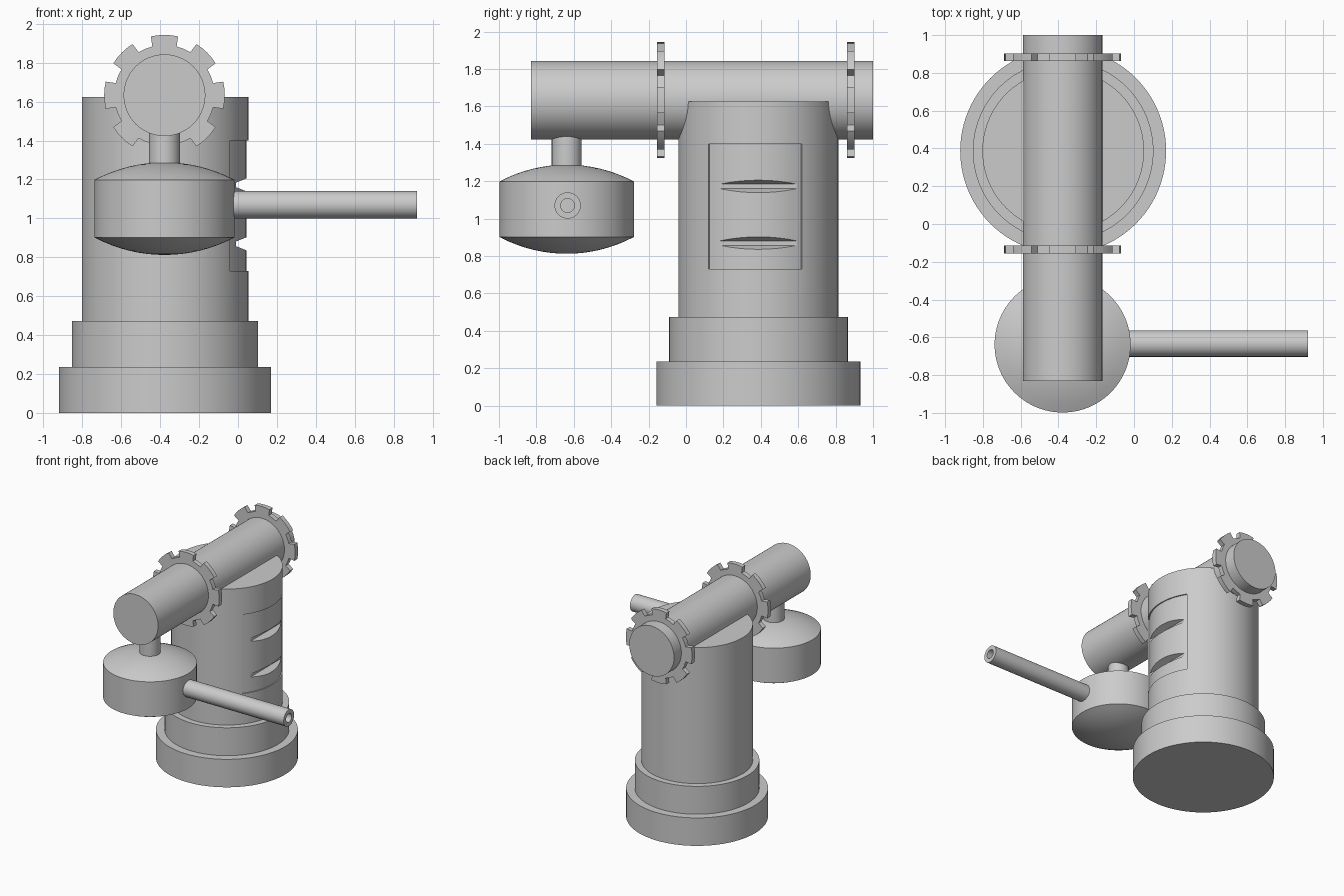
import bpy, bmesh
from math import sin, cos, pi, radians, sqrt
from mathutils import Matrix

if "Cube" in bpy.data.objects:
    bpy.data.objects.remove(bpy.data.objects["Cube"])

TX, TY = -0.375, 0.387      # tower axis
AZ = 1.633                  # arm axis height
BY = -0.638                 # bulb axis


def finish(name, bm, matrix=Matrix()):
    bmesh.ops.remove_doubles(bm, verts=bm.verts, dist=1e-5)
    bmesh.ops.transform(bm, matrix=matrix, verts=bm.verts)
    bmesh.ops.recalc_face_normals(bm, faces=bm.faces)
    me = bpy.data.meshes.new(name)
    bm.to_mesh(me)
    bm.free()
    ob = bpy.data.objects.new(name, me)
    bpy.context.collection.objects.link(ob)
    return ob


def smooth(ob):
    bpy.ops.object.select_all(action='DESELECT')
    ob.select_set(True)
    bpy.context.view_layer.objects.active = ob
    bpy.ops.object.shade_smooth_by_angle(angle=radians(25))


def lathe(name, profile, matrix, closed=False, n=96):
    """Revolve (radius, height) points about local z."""
    bm = bmesh.new()
    rings = []
    for r, z in profile:
        if r == 0:
            rings.append([bm.verts.new((0, 0, z))] * n)
        else:
            rings.append([bm.verts.new((r * cos(2 * pi * i / n), r * sin(2 * pi * i / n), z))
                          for i in range(n)])
    pairs = list(zip(rings, rings[1:])) + ([(rings[-1], rings[0])] if closed else [])
    for a, b in pairs:
        for i in range(n):
            j = (i + 1) % n
            bm.faces.new(list(dict.fromkeys((a[i], a[j], b[j], b[i]))))
    return finish(name, bm, matrix)


def prism(name, outline, z0, z1, matrix=Matrix()):
    """Extrude a 2D outline along local z."""
    bm = bmesh.new()
    lo = [bm.verts.new((x, y, z0)) for x, y in outline]
    hi = [bm.verts.new((x, y, z1)) for x, y in outline]
    bm.faces.new(lo)
    bm.faces.new(hi)
    for i in range(len(lo)):
        j = (i + 1) % len(lo)
        bm.faces.new((lo[i], lo[j], hi[j], hi[i]))
    return finish(name, bm, matrix)


def cut(ob, cutter):
    mod = ob.modifiers.new('cut', 'BOOLEAN')
    mod.operation, mod.solver, mod.object = 'DIFFERENCE', 'EXACT', cutter
    bpy.context.view_layer.objects.active = ob
    bpy.ops.object.modifier_apply(modifier=mod.name)
    bpy.data.objects.remove(cutter)


ALONG_Y = Matrix.Rotation(-pi / 2, 4, 'X')   # local z -> +y
ALONG_X = Matrix.Rotation(pi / 2, 4, 'Y')    # local z -> +x

# Stepped tower
tower = lathe('tower', [(0, 0), (0.545, 0), (0.545, 0.237), (0.478, 0.237), (0.478, 0.473),
                        (0.428, 0.473), (0.428, 1.625), (0, 1.625)],
              Matrix.Translation((TX, TY, 0)))

# Slightly sunken curved panel on the right side
angles = [radians(-38.5 + 71.5 * i / 20) for i in range(21)]
panel = ([(0.418 * cos(a), 0.418 * sin(a)) for a in angles] +
         [(0.5 * cos(a), 0.5 * sin(a)) for a in reversed(angles)])
cut(tower, prism('panel_cutter', panel, 0.73, 1.40, Matrix.Translation((TX, TY, 0))))

# Two tapered grooves across the panel
for z in (1.172, 0.869):
    groove = [(-0.01, z - 0.012), (0.05, z - 0.036), (0.09, z - 0.036),
              (0.09, z + 0.036), (0.05, z + 0.036), (-0.01, z + 0.012)]
    # local (x, y, z) -> world (x, z, y)
    swap = Matrix(((1, 0, 0, 0), (0, 0, 1, 0), (0, 1, 0, 0), (0, 0, 0, 1)))
    cut(tower, prism('groove_cutter', groove, 0.10, 0.64, swap))
smooth(tower)

# Horizontal arm
smooth(lathe('arm', [(0, -0.83), (0.21, -0.83), (0.21, 1.0), (0, 1.0)],
             Matrix.Translation((-0.378, 0, AZ)) @ ALONG_Y))

# Toothed rings around the arm
outline = []
for k in range(8):
    c = k * pi / 4
    outline += [(0.31 * cos(c + radians(d)), 0.31 * sin(c + radians(d)))
                for d in (-13, -6.5, 0, 6.5, 13)]
    outline += [(0.258 * cos(c + radians(d)), 0.258 * sin(c + radians(d)))
                for d in (14, 22.5, 31)]
for name, y in (('front_gear', -0.155), ('rear_gear', 0.862)):
    smooth(prism(name, outline, y, y + 0.04,
                 Matrix.Translation((-0.378, 0, AZ)) @ ALONG_Y))

# Hanging drum with shallow domed ends
R, H = 0.36, 0.09
S = (R * R + H * H) / (2 * H)                # dome sphere radius
dome = [(R * i / 8, sqrt(S * S - (R * i / 8) ** 2) - (S - H)) for i in range(9)]
smooth(lathe('drum', [(r, 0.902 - h) for r, h in dome] +
             [(r, 1.198 + h) for r, h in reversed(dome)],
             Matrix.Translation((-0.378, BY, 0))))

# Neck joining drum and arm
smooth(lathe('neck', [(0, 1.22), (0.08, 1.22), (0.08, 1.47), (0, 1.47)],
             Matrix.Translation((-0.378, BY, 0)), n=48))

# Hollow side tube
smooth(lathe('side_tube', [(0.037, -0.06), (0.07, -0.06), (0.07, 0.92), (0.037, 0.92)],
             Matrix.Translation((0, -0.633, 1.07)) @ ALONG_X, closed=True, n=48))
